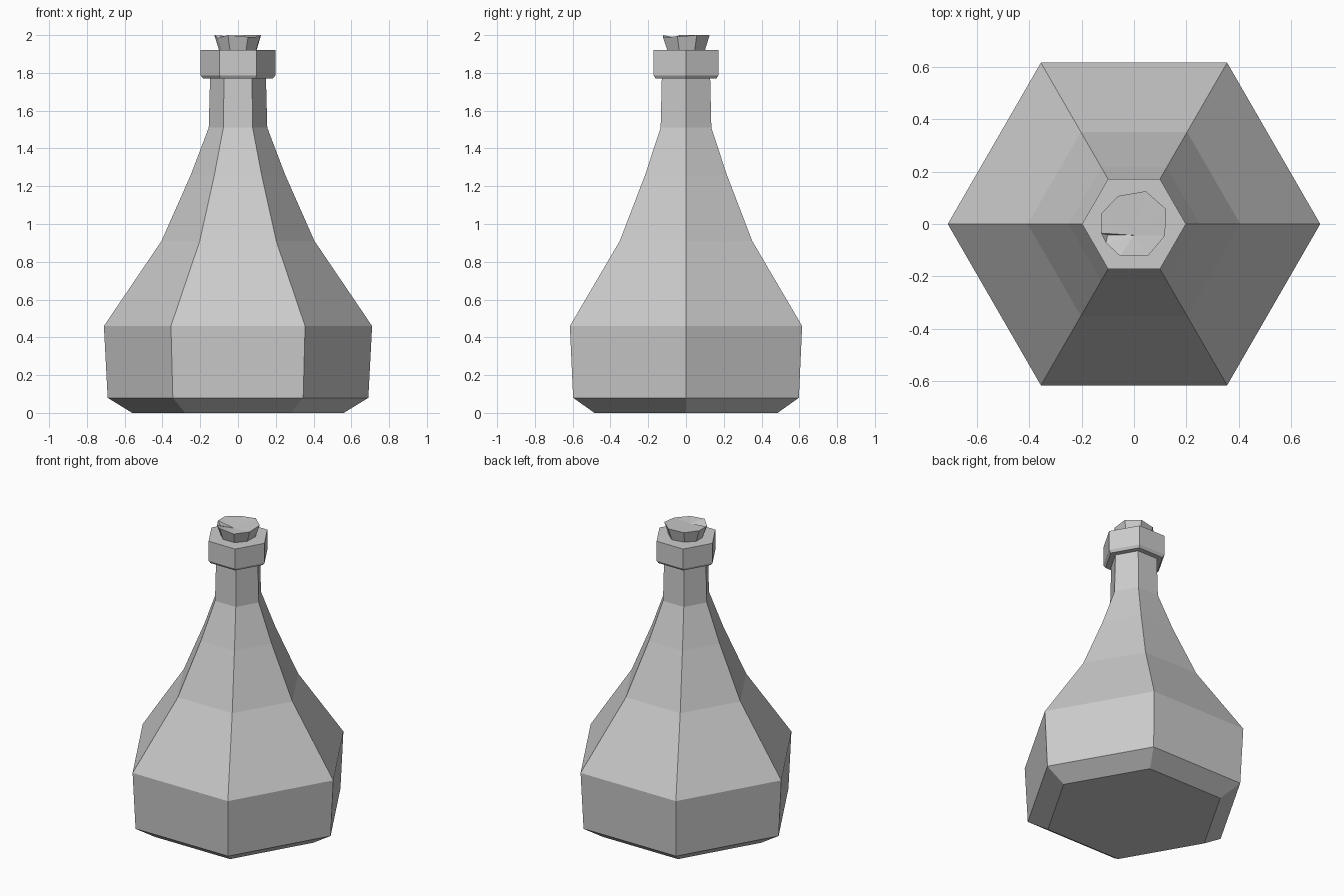
import bpy, bmesh
from math import cos, sin, tau

if "Cube" in bpy.data.objects:
    bpy.data.objects.remove(bpy.data.objects["Cube"])


def make_object(name, bm):
    bmesh.ops.recalc_face_normals(bm, faces=bm.faces)
    mesh = bpy.data.meshes.new(name)
    bm.to_mesh(mesh)
    bm.free()
    ob = bpy.data.objects.new(name, mesh)
    bpy.context.collection.objects.link(ob)
    return ob


def bridge(bm, a, b):
    n = len(a)
    for i in range(n):
        j = (i + 1) % n
        bm.faces.new((a[i], a[j], b[j], b[i]))


# Six-sided bottle: base bevel, belly, shoulders, neck and lip
profile = [(0.56, 0), (0.69, 0.08), (0.71, 0.46), (0.405, 0.91),
           (0.25, 1.26), (0.155, 1.51), (0.148, 1.77), (0.185, 1.77),
           (0.198, 1.787), (0.198, 1.92)]
bm = bmesh.new()
rings = [[bm.verts.new((r * cos(tau * i / 6), r * sin(tau * i / 6), z))
          for i in range(6)] for r, z in profile]
for a, b in zip(rings, rings[1:]):
    bridge(bm, a, b)
bm.faces.new(rings[0])
bm.faces.new(rings[-1])
make_object("bottle", bm)

# Tapered cork with an uneven, dished and notched top
rim = [(0.122, 0.057, 2.0), (0.045, 0.125, 2.0), (-0.06, 0.107, 1.995),
       (-0.125, 0.04, 2.0), (-0.125, -0.035, 2.0), (-0.107, -0.072, 1.985),
       (-0.053, -0.122, 2.0), (0.053, -0.122, 1.99), (0.118, -0.045, 1.992)]
bm = bmesh.new()
top = [bm.verts.new(p) for p in rim]
bottom = [bm.verts.new((x * 0.78, y * 0.78, 1.91)) for x, y, z in rim]
bridge(bm, bottom, top)
bm.faces.new(bottom)
notch = bm.verts.new((-0.1, -0.042, 1.975))
centre = bm.verts.new((0.0, -0.043, 1.985))
for i in range(9):
    if i == 4:
        bm.faces.new((top[4], notch, centre))
        bm.faces.new((notch, top[5], centre))
        bm.faces.new((top[4], top[5], notch))
    else:
        bm.faces.new((top[i], top[(i + 1) % 9], centre))
make_object("cork", bm)
